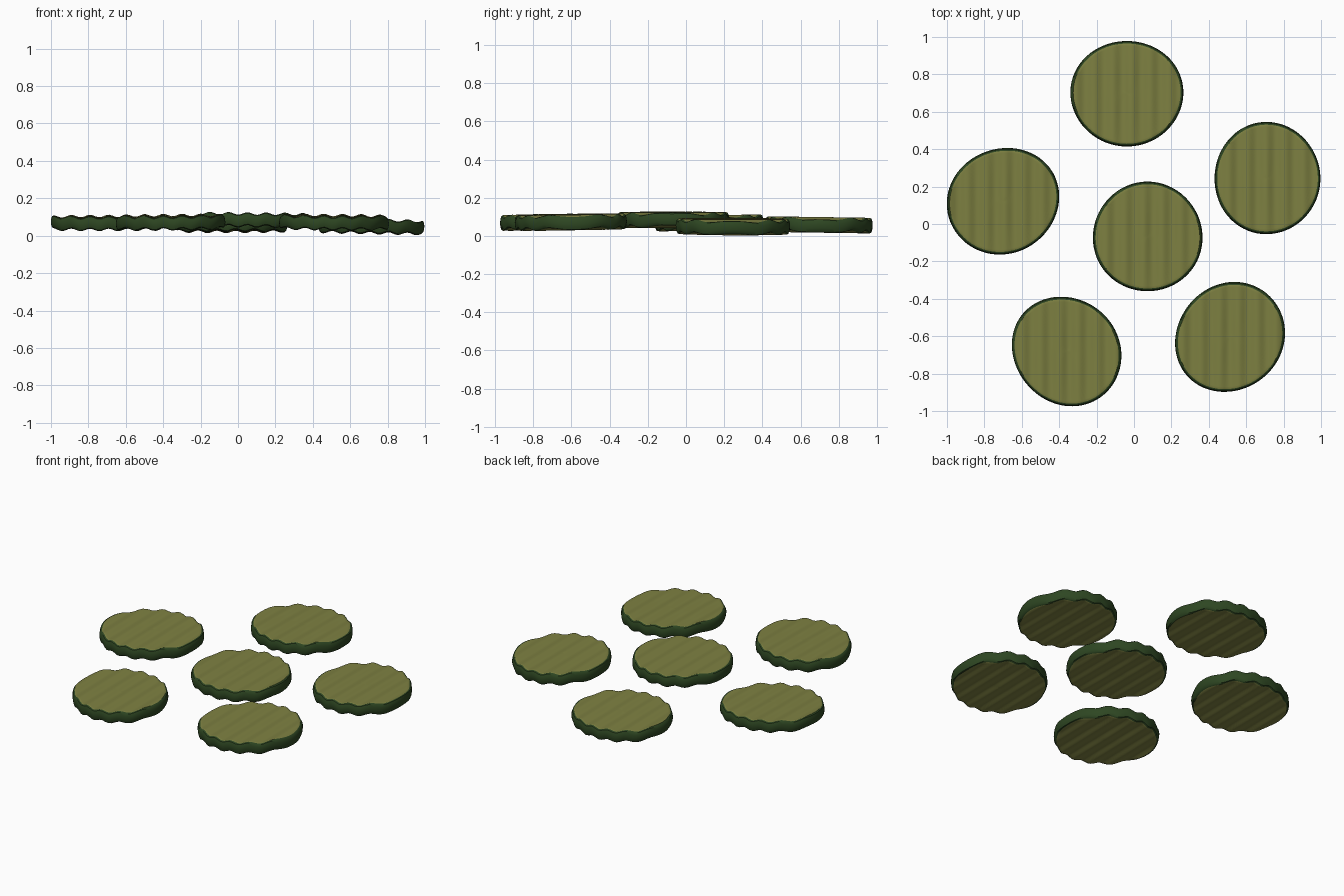
import bpy
import bmesh
from math import sin, cos, pi, tau, sqrt

cube = bpy.data.objects.get("Cube")
if cube:
    bpy.data.objects.remove(cube, do_unlink=True)


def make_material(name, colour):
    mat = bpy.data.materials.new(name)
    mat.use_nodes = True
    mat.diffuse_color = colour
    bsdf = mat.node_tree.nodes["Principled BSDF"]
    bsdf.inputs["Base Color"].default_value = colour
    bsdf.inputs["Roughness"].default_value = 0.6
    return mat


FLESH = make_material("olive flesh", (0.205, 0.215, 0.053, 1))
SKIN = make_material("dark green skin", (0.027, 0.062, 0.016, 1))

SEGMENTS = 96
FLESH_RINGS = 22
HALF = 0.034       # half thickness of a slice
RIM = 0.95         # where the flesh meets the skin
WAVE = 0.1         # ridge spacing
AMP = 0.007        # ridge height

# Half section of a slice: flat cut faces joined by a rounded skin
cut = [(RIM * i / FLESH_RINGS, 1) for i in range(1, FLESH_RINGS + 1)]
skin = [(0.978, 0.86), (0.993, 0.5), (1, 0)]
upper = cut + skin
section = upper + [(r, -z) for r, z in reversed(upper[:-1])]


def crinkle_slice(name, centre, radii, turn, tilt, phase):
    """Oval slice with ridges running front to back on both cut faces."""
    a, b = radii
    bm = bmesh.new()

    def ridge(x):
        return AMP * sin(tau * x / WAVE + phase)

    def point(r, z, angle):
        wobble = 1 + 0.006 * sin(3 * angle + phase)
        u, v = a * r * wobble * cos(angle), b * r * wobble * sin(angle)
        x = u * cos(turn) - v * sin(turn)
        y = u * sin(turn) + v * cos(turn)
        return bm.verts.new((x, y, z * HALF + ridge(x)))

    rings = [[point(r, z, tau * s / SEGMENTS) for s in range(SEGMENTS)]
             for r, z in section]

    # Bands between neighbouring rings, skin on the outer ones
    for i, (ring, following) in enumerate(zip(rings, rings[1:])):
        outer = min(section[i][0], section[i + 1][0]) >= RIM - 1e-6
        for s in range(SEGMENTS):
            t = (s + 1) % SEGMENTS
            face = bm.faces.new((ring[s], following[s], following[t], ring[t]))
            face.material_index = 1 if outer else 0

    # Close the middle of both cut faces
    for ring, side in ((rings[0], 1), (rings[-1], -1)):
        middle = bm.verts.new((0, 0, side * HALF + ridge(0)))
        for s in range(SEGMENTS):
            bm.faces.new((middle, ring[s], ring[(s + 1) % SEGMENTS]))
    bmesh.ops.recalc_face_normals(bm, faces=bm.faces)

    mesh = bpy.data.meshes.new(name)
    bm.to_mesh(mesh)
    bm.free()
    mesh.materials.append(FLESH)
    mesh.materials.append(SKIN)
    obj = bpy.data.objects.new(name, mesh)
    bpy.context.collection.objects.link(obj)
    obj.location = centre
    obj.rotation_euler = (tilt[0], tilt[1], 0)
    return obj


# name, centre, radii, outline turn, tilt, ridge phase
SLICES = [
    ("back_slice", (-0.038, 0.698, 0.058), (0.302, 0.282), 0, (-0.015, 0), 0),
    ("right_slice", (-0.70, 0.123, 0.068), (0.305, 0.28), 0.45, (0.012, 0), 1),
    ("left_slice", (0.712, 0.245, 0.049), (0.283, 0.30), 0, (-0.005, 0.02), 2),
    ("middle_slice", (0.073, -0.068, 0.084), (0.293, 0.293), 0, (0, 0.01), 3),
    ("front_right_slice", (-0.36, -0.68, 0.072), (0.307, 0.278), -pi / 4, (0.015, -0.01), 4),
    ("front_left_slice", (0.513, -0.605, 0.072), (0.307, 0.28), pi / 4, (0.015, 0.01), 5),
]
slices = [crinkle_slice(*spec) for spec in SLICES]

# Smooth ridges with a crisp edge between flesh and skin
bpy.ops.object.select_all(action="DESELECT")
for obj in slices:
    obj.select_set(True)
bpy.context.view_layer.objects.active = slices[0]
bpy.ops.object.shade_smooth_by_angle(angle=0.6)
